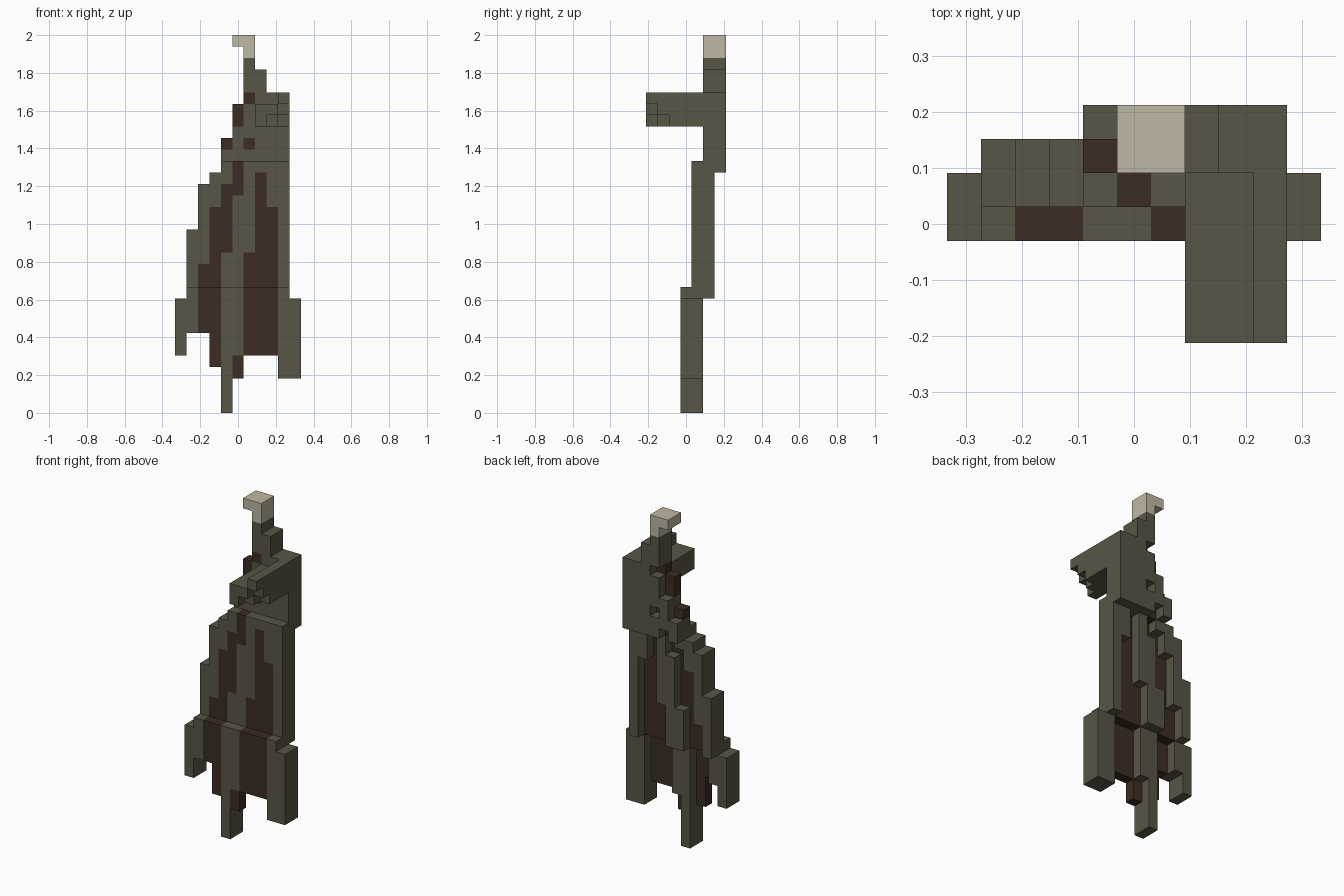
import bpy
import bmesh
from mathutils import Vector

default_cube = bpy.data.objects.get("Cube")
if default_cube:
    bpy.data.objects.remove(default_cube, do_unlink=True)

# The wing is made of cubic cells: columns (x), depth (y), rows (z)
COLUMNS, DEPTH, ROWS = 11, 7, 33
CELL = 2 / ROWS
ORIGIN = Vector((-COLUMNS / 2, -DEPTH / 2, 0)) * CELL


def make_material(name, colour):
    mat = bpy.data.materials.new(name)
    mat.use_nodes = True
    mat.diffuse_color = (*colour, 1)
    for node in mat.node_tree.nodes:
        if node.type == 'BSDF_PRINCIPLED':
            node.inputs["Base Color"].default_value = (*colour, 1)
            node.inputs["Roughness"].default_value = 0.9
    return mat


olive = make_material("olive hide", (0.098, 0.089, 0.061))
brown = make_material("dark brown membrane", (0.045, 0.025, 0.017))
bone = make_material("pale bone", (0.52, 0.475, 0.37))

# Three overlapping panels, each stepped one cell further back:
# (first row, end row, front depth)
PANELS = ((0, 11, 3), (10, 22, 4), (21, 33, 5))

# Vertical runs of cells: (column, first row, end row)
RIBS = (
    (0, 5, 10), (1, 7, 16), (2, 13, 20), (3, 18, 21),
    (4, 0, 14), (4, 20, 23), (5, 5, 19), (5, 22, 25),
    (6, 14, 23), (6, 24, 27), (6, 28, 31),
    (7, 21, 30), (8, 18, 28), (9, 3, 28), (10, 3, 10),
)
MEMBRANE = (
    (2, 7, 13), (3, 4, 18), (4, 14, 20), (4, 23, 24),
    (5, 3, 5), (5, 19, 22), (5, 25, 27),
    (6, 5, 14), (6, 23, 24), (6, 27, 28), (7, 5, 21), (8, 5, 18),
)
CLAW = ((6, 31, 33), (5, 32, 33))

cells = {}


def fill_runs(part, runs, thickness):
    """Fill vertical runs, following the backward step of the panels."""
    for column, start, end in runs:
        for low, high, front in PANELS:
            for row in range(max(start, low), min(end, high)):
                for depth in range(front, front + thickness):
                    cells[column, depth, row] = part


fill_runs("wing_membrane", MEMBRANE, 1)
fill_runs("wing_ribs", RIBS, 2)
fill_runs("wing_claw", CLAW, 2)

# Forward arm: raised outer edge, tip cut back in steps underneath
ARM_BASE = 25
for side in range(3):
    height = 3 if side == 2 else 2
    for level in range(height):
        for depth in range(max(0, side - level), 5):
            cells[7 + side, depth, ARM_BASE + level] = "wing_arm"


def build_part(name, mat):
    """Make one mesh from the exposed cell faces of a part."""
    bm = bmesh.new()
    for cell, part in cells.items():
        if part != name:
            continue
        centre = Vector(cell) + Vector((0.5, 0.5, 0.5))
        for axis in range(3):
            for sign in (-1, 1):
                normal = Vector((0, 0, 0))
                normal[axis] = sign
                neighbour = tuple(int(v) for v in Vector(cell) + normal)
                if neighbour in cells:
                    continue
                u = Vector((0, 0, 0))
                u[(axis + 1) % 3] = 0.5
                v = normal.cross(u)
                middle = centre + normal / 2
                corners = (middle - u - v, middle + u - v,
                           middle + u + v, middle - u + v)
                bm.faces.new([bm.verts.new(ORIGIN + c * CELL) for c in corners])
    bmesh.ops.remove_doubles(bm, verts=bm.verts, dist=CELL / 100)
    mesh = bpy.data.meshes.new(name)
    bm.to_mesh(mesh)
    bm.free()
    mesh.materials.append(mat)
    obj = bpy.data.objects.new(name, mesh)
    bpy.context.collection.objects.link(obj)


build_part("wing_ribs", olive)
build_part("wing_membrane", brown)
build_part("wing_claw", bone)
build_part("wing_arm", olive)
